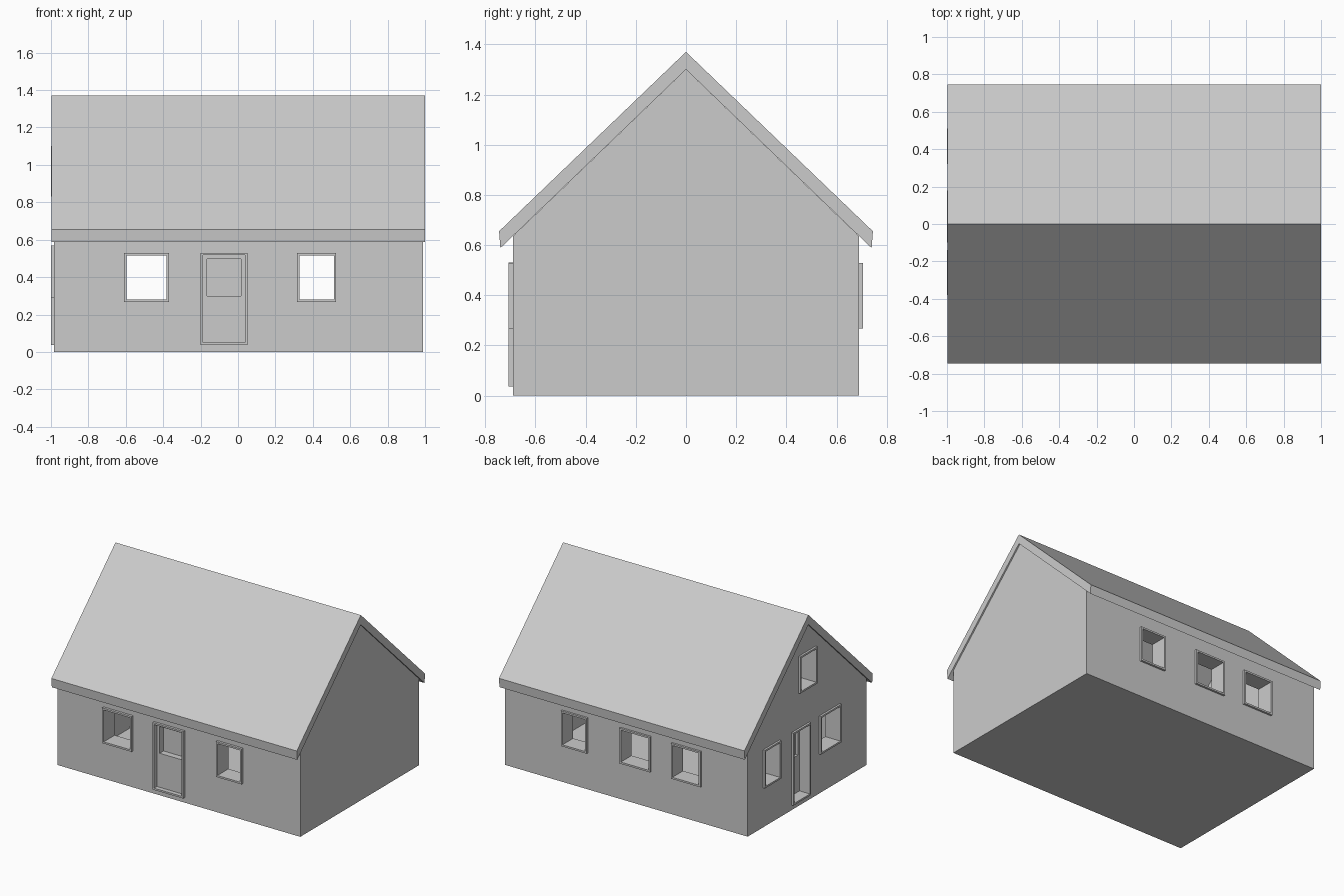
import bpy, bmesh

cube = bpy.data.objects.get("Cube")
if cube:
    bpy.data.objects.remove(cube, do_unlink=True)

grey = bpy.data.materials.new("plain_grey")
grey.use_nodes = True
COLOUR = (0.6, 0.6, 0.6, 1)
grey.diffuse_color = COLOUR
grey.node_tree.nodes["Principled BSDF"].inputs["Base Color"].default_value = COLOUR

# Main measures
LEFT, RIGHT, HALF = -0.985, 0.99, 0.69
THICK, BORDER = 0.11, 0.013
EAVE, RIDGE = 0.635, 1.30


def prism(name, profile, x0, x1):
    """Extrude a (y, z) profile along x."""
    bm = bmesh.new()
    face = bm.faces.new([bm.verts.new((x0, y, z)) for y, z in profile])
    ext = bmesh.ops.extrude_face_region(bm, geom=[face])["geom"]
    bmesh.ops.translate(bm, vec=(x1 - x0, 0, 0),
                        verts=[v for v in ext if isinstance(v, bmesh.types.BMVert)])
    bmesh.ops.recalc_face_normals(bm, faces=bm.faces)
    mesh = bpy.data.meshes.new(name)
    bm.to_mesh(mesh)
    bm.free()
    mesh.materials.append(grey)
    obj = bpy.data.objects.new(name, mesh)
    bpy.context.collection.objects.link(obj)
    return obj


def block(name, side, u, z, d):
    """Box on a wall: u along it, z upward, d outward from its surface."""
    if side == "gable":
        xs, ys = (LEFT - d[1], LEFT - d[0]), u
    else:
        s = -1 if side == "front" else 1
        xs, ys = u, sorted((s * (HALF + d[0]), s * (HALF + d[1])))
    return prism(name, [(ys[0], z[0]), (ys[1], z[0]), (ys[1], z[1]), (ys[0], z[1])], *xs)


def cut(targets, cutter):
    """Subtract a cutter from each target, then discard it."""
    cutter.hide_render = True
    for obj in targets:
        mod = obj.modifiers.new("cut", "BOOLEAN")
        mod.operation, mod.solver, mod.object = "DIFFERENCE", "EXACT", cutter
        bpy.context.view_layer.objects.active = obj
        bpy.ops.object.modifier_apply(modifier=mod.name)
    bpy.data.objects.remove(cutter, do_unlink=True)


def shrink(span, by):
    return span[0] + by, span[1] - by


def house_profile(half, base, eave, ridge):
    return [(-half, base), (half, base), (half, eave), (0, ridge), (-half, eave)]


# Hollow walls with a floor
walls = prism("walls", house_profile(HALF, 0, EAVE, RIDGE), LEFT, RIGHT)
inner = HALF - THICK
slope = (RIDGE - EAVE) / HALF
cut([walls], prism("room_cutter",
                   house_profile(inner, 0.04, RIDGE - 0.015 - slope * inner, RIDGE - 0.015),
                   LEFT + THICK, RIGHT - THICK))

# Pitched roof slab with eaves
prism("roof", [(-0.745, 0.655), (0, 1.37), (0.745, 0.655),
               (0.74, 0.588), (0, RIDGE), (-0.74, 0.588)], -0.997, 1.0)

# Window and door openings, each with a raised frame
LONG_Z, GABLE_Z, ATTIC_Z = (0.268, 0.528), (0.29, 0.57), (0.83, 1.10)
openings = [
    ("front_right_window", "front", (-0.61, -0.37), LONG_Z),
    ("front_left_window", "front", (0.315, 0.525), LONG_Z),
    ("front_door", "front", (-0.20, 0.05), (0.037, 0.53)),
    ("back_right_window", "back", (-0.61, -0.37), LONG_Z),
    ("back_middle_window", "back", (-0.20, 0.05), LONG_Z),
    ("back_left_window", "back", (0.315, 0.525), LONG_Z),
    ("gable_front_window", "gable", (-0.38, -0.14), GABLE_Z),
    ("gable_back_window", "gable", (0.32, 0.51), GABLE_Z),
    ("gable_door", "gable", (-0.025, 0.18), (0.037, 0.57)),
    ("attic_window", "gable", (-0.10, 0.10), ATTIC_Z),
]
for name, side, u, z in openings:
    depth = 0.018 if side == "front" else 0.015
    frame = block(name + "_frame", side, u, z, (0, depth))
    hole = block(name + "_cutter", side, shrink(u, BORDER), shrink(z, BORDER), (-0.2, 0.05))
    cut([walls, frame], hole)

# Front door leaf with a sunken upper panel
leaf = block("front_door_leaf", "front", (-0.187, 0.037), (0.05, 0.517), (-0.1, -0.015))
cut([leaf], block("panel_cutter", "front", (-0.165, 0.015), (0.30, 0.497), (-0.06, 0.05)))

# Gable door leaf set at the inner side of the wall
leaf = block("gable_door_leaf", "gable", (-0.012, 0.167), (0.05, 0.557), (-0.108, -0.07))
cut([leaf], block("panel_cutter", "gable", (0.005, 0.15), (0.32, 0.537), (-0.09, 0.05)))
